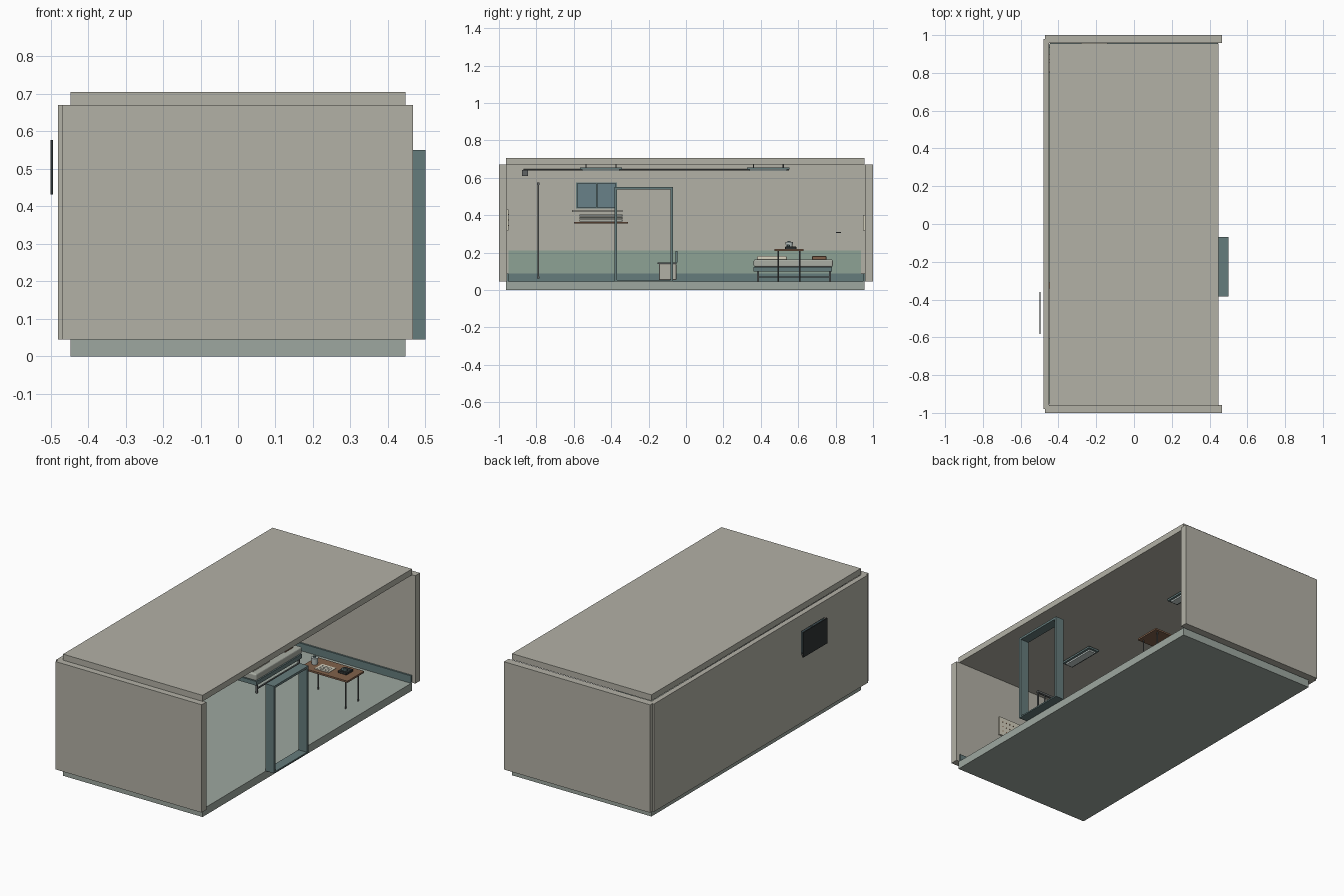
import bpy, math

if "Cube" in bpy.data.objects:
    bpy.data.objects.remove(bpy.data.objects["Cube"])

COLORS = {
    "wall": (0.45, 0.44, 0.38), "floor": (0.34, 0.39, 0.35), "teal": (0.13, 0.20, 0.20),
    "green": (0.27, 0.36, 0.30), "dark": (0.03, 0.035, 0.035), "wood": (0.22, 0.12, 0.07),
    "paper": (0.65, 0.62, 0.50), "cloth": (0.40, 0.42, 0.37), "glass": (0.14, 0.22, 0.25),
    "metal": (0.12, 0.13, 0.13), "lamp": (0.55, 0.62, 0.60),
}
MATS = {}


def paint(ob, color):
    if color not in MATS:
        m = bpy.data.materials.new(color)
        m.diffuse_color = (*COLORS[color], 1)
        m.use_nodes = True
        m.node_tree.nodes["Principled BSDF"].inputs["Base Color"].default_value = m.diffuse_color
        MATS[color] = m
    ob.data.materials.append(MATS[color])


def box(name, x, y, z, color, bevel=0):
    """Box from (min, max) ranges on each axis."""
    bpy.ops.mesh.primitive_cube_add(size=1, location=[(a + b) / 2 for a, b in (x, y, z)])
    ob = bpy.context.object
    ob.name = name
    ob.scale = [b - a for a, b in (x, y, z)]
    bpy.ops.object.transform_apply(location=False, rotation=False, scale=True)
    if bevel:
        mod = ob.modifiers.new("soft_edges", "BEVEL")
        mod.width, mod.segments = bevel, 3
    paint(ob, color)
    return ob


def rod(name, center, radius, length, color, axis="z", top=None):
    rot = {"x": (0, math.pi / 2, 0), "y": (math.pi / 2, 0, 0), "z": (0, 0, 0)}[axis]
    bpy.ops.mesh.primitive_cone_add(vertices=16, radius1=radius,
                                    radius2=radius if top is None else top,
                                    depth=length, location=center, rotation=rot)
    ob = bpy.context.object
    ob.name = name
    bpy.ops.object.shade_smooth_by_angle()
    paint(ob, color)
    return ob


# shell of the room, open on the right side
box("floor", (-.447, .447), (-.963, .955), (0, .045), "floor")
box("roof", (-.447, .447), (-.963, .955), (.67, .705), "wall")
box("front_wall", (-.47, .467), (-1, -.957), (.045, .67), "wall")
box("back_wall", (-.47, .467), (.957, 1), (.045, .67), "wall")

# left wall built around the window opening
WX = (-.48, -.45)
box("left_wall_front", WX, (-.98, -.587), (.045, .67), "wall")
box("left_wall_back", WX, (-.37, .98), (.045, .67), "wall")
box("left_wall_below_window", WX, (-.587, -.37), (.045, .435), "wall")
box("left_wall_above_window", WX, (-.587, -.37), (.575, .67), "wall")

# painted lower wall and baseboards
box("lower_wall_paint", (-.45, -.446), (-.95, .935), (.085, .212), "green")
box("left_baseboard", (-.45, -.44), (-.95, .95), (.045, .088), "teal")
for name, y in (("front", (-.957, -.95)), ("back", (.947, .957))):
    box(name + "_baseboard", (-.445, .445), y, (.045, .088), "teal")

# window with central bar, sill and dark outer panel
box("window_glass", (-.468, -.464), (-.587, -.37), (.435, .575), "glass")
for i, y in enumerate((-.584, -.478, -.373)):
    box(f"window_upright_{i}", (-.474, -.455), (y - .004, y + .004), (.435, .575), "teal")
for i, z in enumerate((.438, .572)):
    box(f"window_rail_{i}", (-.474, -.455), (-.587, -.37), (z - .003, z + .003), "teal")
box("window_sill", (-.455, -.41), (-.61, -.34), (.417, .427), "wall")
box("outer_panel", (-.5, -.494), (-.583, -.36), (.432, .577), "dark")

# shelf with stacked linen
box("wall_shelf", (-.45, -.35), (-.6, -.31), (.357, .365), "wood")
for i in range(3):
    z = .366 + i * .013
    box(f"folded_linen_{i}", (-.44, -.37), (-.57, -.34), (z, z + .011), "cloth", .002)

# doorway on the open side
DX = (.445, .5)
for name, y in (("front", -.376), ("back", -.076)):
    box(name + "_door_jamb", DX, (y - .007, y + .007), (.045, .55), "teal")
box("door_head", DX, (-.383, -.069), (.537, .55), "teal")
box("door_threshold", DX, (-.383, -.069), (.045, .053), "teal")

# bed
BX = (-.43, -.135)
box("bed_frame", BX, (.36, .78), (.1, .124), "teal")
box("mattress", (-.427, -.138), (.362, .785), (.124, .163), "cloth", .008)
box("pillow", (-.40, -.17), (.38, .54), (.158, .182), "paper", .009)
box("folded_blanket", (-.40, -.17), (.675, .75), (.16, .182), "wood", .004)
for i, x in enumerate((-.415, -.15)):
    for j, y in enumerate((.385, .77)):
        rod(f"bed_leg_{i}{j}", (x, y, .073), .006, .056, "metal")
    box(f"bed_side_rail_{i}", (x - .004, x + .004), (.385, .77), (.066, .072), "metal")

# table and the things on it
box("table_top", (.065, .37), (.473, .627), (.208, .218), "wood")
for i, x in enumerate((.09, .345)):
    for j, y in enumerate((.492, .608)):
        rod(f"table_leg_{i}{j}", (x, y, .127), .004, .164, "metal")
box("paper_sheet", (.14, .23), (.5, .57), (.218, .22), "paper")
for i in range(4):
    box(f"paper_row_{i}", (.15, .22), (.51 + i * .014, .514 + i * .014), (.22, .2206), "metal")
rod("cup", (.105, .552, .237), .016, .038, "lamp", top=.02)
box("desk_device", (.27, .325), (.53, .59), (.218, .232), "dark", .003)
box("device_handle", (.28, .315), (.54, .555), (.232, .243), "teal", .003)
rod("cup_knob", (.105, .552, .259), .008, .008, "teal")

# solid seat with backrest
box("seat_pedestal", (-.43, -.31), (-.145, -.052), (.053, .139), "wall", .004)
box("seat", (-.435, -.305), (-.152, -.05), (.139, .147), "metal")
box("seat_back", (-.435, -.305), (-.057, -.045), (.147, .208), "teal")

# barred screen
for i, z in enumerate((.067, .568)):
    box(f"screen_rail_{i}", (-.43, .03), (-.797, -.783), (z - .006, z + .006), "metal")
for i in range(10):
    rod(f"screen_bar_{i}", (-.425 + i * .05, -.79, .318), .005, .5, "metal")

# ceiling lights and conduit
for name, y in (("front", -.455), ("back", .44)):
    box(name + "_light_housing", (-.035, .035), (y - .113, y + .113), (.645, .656), "teal")
    box(name + "_light_lens", (-.022, .022), (y - .1, y + .1), (.636, .645), "lamp")
    for s in (-.08, .08):
        rod(name + "_light_hanger", (0, y + s, .663), .003, .016, "metal")
rod("conduit", (-.42, -.16, .642), .004, 1.42, "metal", "y")
box("junction_box", (-.44, -.40), (-.876, -.846), (.61, .643), "metal")

# notice boards on the end walls
box("front_board", (.02, .165), (-.957, -.948), (.318, .43), "paper")
for i in range(5):
    for j in range(3):
        x, z = .04 + i * .026, .345 + j * .029
        box(f"board_pin_{i}{j}", (x - .003, x + .003), (-.948, -.946), (z - .003, z + .003), "wood")
box("back_board", (-.28, -.14), (.946, .957), (.318, .4), "paper")

# stepped bare patch on the left wall with a small peg
for i, (y, z) in enumerate((((.805, .855), (.30, .38)), ((.825, .87), (.26, .34)),
                            ((.85, .90), (.212, .27)))):
    box(f"wall_patch_{i}", (-.45, -.447 + i * .0005), y, z, "wall")
box("wall_peg", (-.45, -.43), (.803, .828), (.306, .311), "metal")
